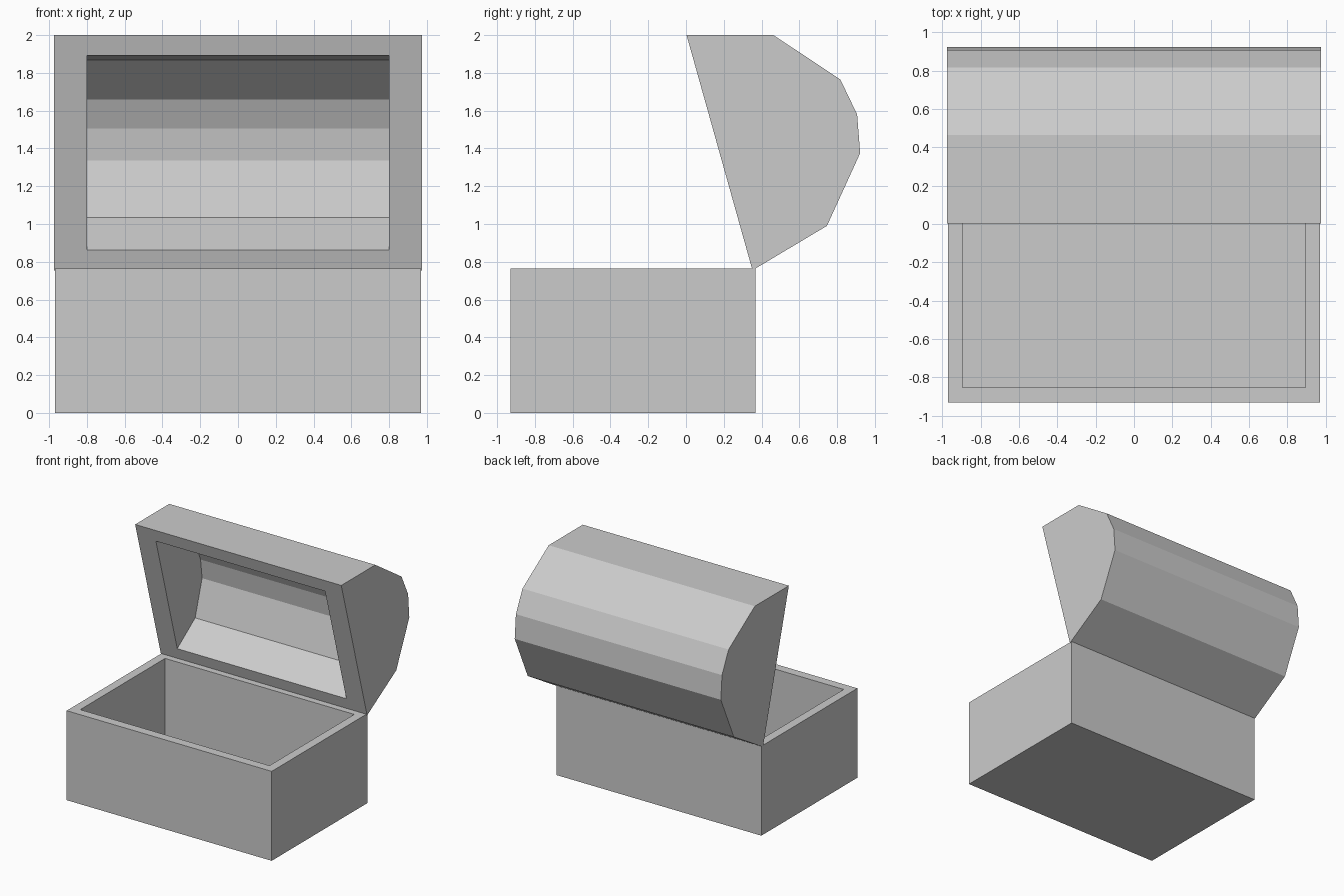
import bpy, bmesh
from mathutils import Vector

if "Cube" in bpy.data.objects:
    bpy.data.objects.remove(bpy.data.objects["Cube"])


def make_object(name, bm):
    bmesh.ops.recalc_face_normals(bm, faces=bm.faces)
    mesh = bpy.data.meshes.new(name)
    bm.to_mesh(mesh)
    bm.free()
    obj = bpy.data.objects.new(name, mesh)
    bpy.context.collection.objects.link(obj)
    return obj


def hollow(name, outer, inner, half_out, half_in, mouth):
    """Extrude an outer and inner (y, z) outline along x; the mouth edge joins
    them with a rim. mouth = (i, j): the outline indices of the open side."""
    bm = bmesh.new()
    mouths = []
    for outline, half in ((outer, half_out), (inner, half_in)):
        left = [bm.verts.new((-half, y, z)) for y, z in outline]
        right = [bm.verts.new((half, y, z)) for y, z in outline]
        bm.faces.new(left)
        bm.faces.new(right)
        n = len(outline)
        for k in range(n):
            m = (k + 1) % n
            if (k, m) != mouth:
                bm.faces.new((left[k], left[m], right[m], right[k]))
        i, j = mouth
        mouths.append((left[i], left[j], right[j], right[i]))
    # rim around the opening
    a, b = mouths
    for k in range(4):
        m = (k + 1) % 4
        bm.faces.new((a[k], a[m], b[m], b[k]))
    return make_object(name, bm)


# Chest body: open-topped box
hollow("chest_body",
       [(-0.93, 0.765), (-0.93, 0), (0.367, 0), (0.367, 0.765)],
       [(-0.853, 0.765), (-0.853, 0.07), (0.293, 0.07), (0.293, 0.765)],
       0.97, 0.895, (3, 0))

# Lid: faceted barrel, tilted open, hollow on its flat side
lid = [(0.003, 2.0), (0.463, 2.0), (0.817, 1.765), (0.906, 1.58),
       (0.922, 1.375), (0.746, 0.99), (0.352, 0.755)]
top, bottom = Vector(lid[0]), Vector(lid[-1])
along = (bottom - top).normalized()
back = Vector((-along.y, along.x))
middle = (top + bottom) / 2
cavity = []
for p in lid:
    d = Vector(p) - middle
    q = middle + along * d.dot(along) * 0.827 + back * d.dot(back) * 0.63
    cavity.append((q.x, q.y))
hollow("lid", lid, cavity, 0.975, 0.80, (6, 0))
